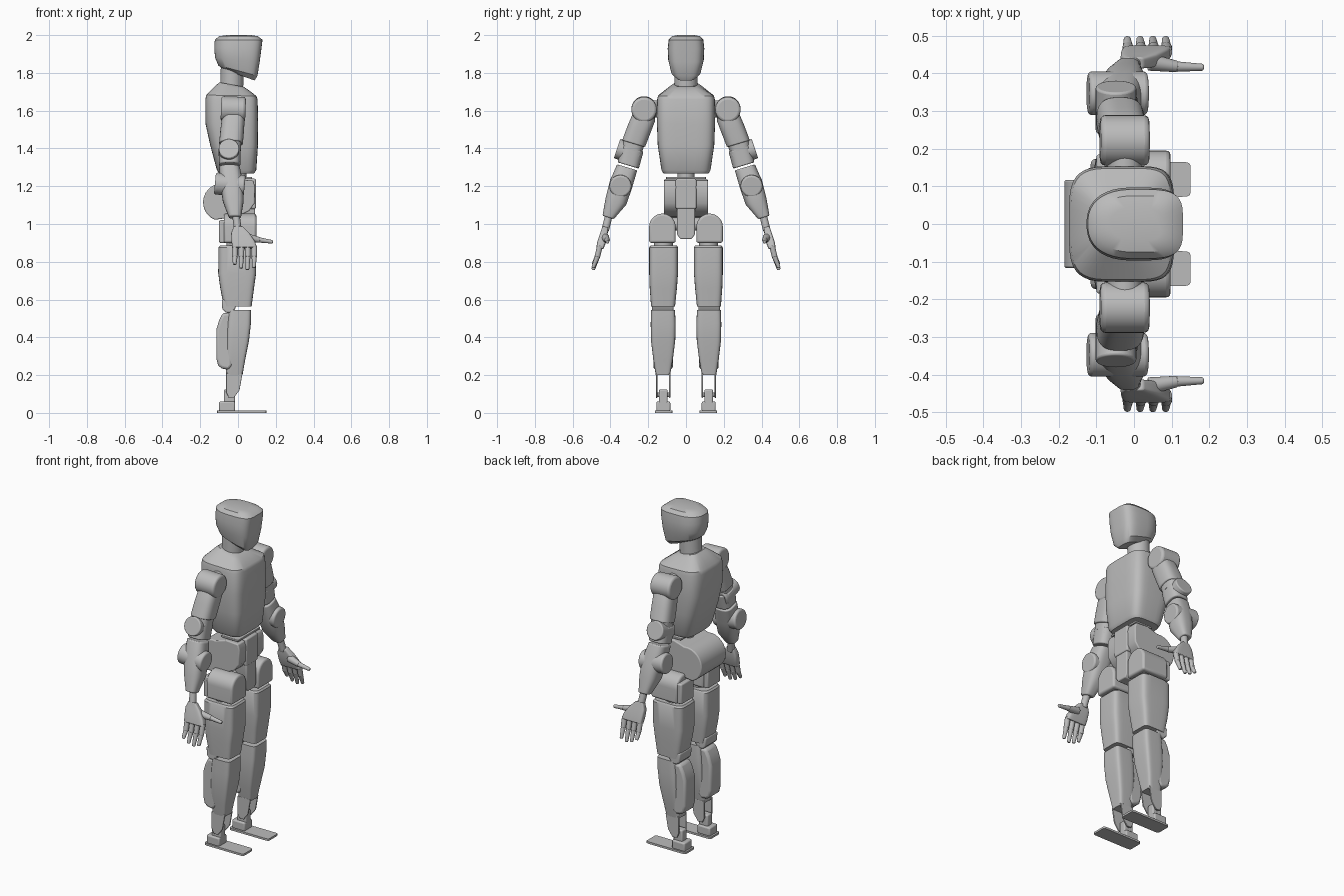
import bpy, bmesh, math
from mathutils import Vector

cube = bpy.data.objects.get("Cube")
if cube:
    bpy.data.objects.remove(cube)

grey = bpy.data.materials.new("matte_grey")
grey.use_nodes = True
grey.diffuse_color = (0.5, 0.5, 0.5, 1)
grey.node_tree.nodes["Principled BSDF"].inputs["Base Color"].default_value = (0.5, 0.5, 0.5, 1)


def finish(bm, name, pair, bevel):
    """Turn a bmesh into one object, or a left (+y) and right (-y) pair."""
    for side, s in ((("left_", 1), ("right_", -1)) if pair else (("", 1),)):
        b = bm.copy()
        for v in b.verts:
            v.co.y *= s
        bmesh.ops.recalc_face_normals(b, faces=b.faces)
        me = bpy.data.meshes.new(side + name)
        b.to_mesh(me)
        b.free()
        me.materials.append(grey)
        ob = bpy.data.objects.new(side + name, me)
        bpy.context.collection.objects.link(ob)
        if bevel:
            m = ob.modifiers.new("Bevel", 'BEVEL')
            m.width, m.segments, m.limit_method = bevel, 3, 'ANGLE'
            m.angle_limit = math.radians(40)
        bpy.ops.object.select_all(action='DESELECT')
        ob.select_set(True)
        bpy.context.view_layer.objects.active = ob
        bpy.ops.object.shade_smooth_by_angle(angle=math.radians(35))
    bm.free()


def loft(name, secs, e=(4, 4), sx=0, sy=0, pair=True, bevel=0.0, n=40):
    """Skin rounded sections (z, x0, x1, y0, y1[, sx]); e = front and back squareness."""
    bm = bmesh.new()
    rings = []
    for z, x0, x1, y0, y1, *slope in secs:
        kx = slope[0] if slope else sx
        ring = []
        for i in range(n):
            a = 2 * math.pi * (i + 0.5) / n
            c, s = math.cos(a), math.sin(a)
            p = 2 / (e[0] if c > 0 else e[1])
            dx = math.copysign(abs(c) ** p, c) * (x1 - x0) / 2
            dy = math.copysign(abs(s) ** p, s) * (y1 - y0) / 2
            ring.append(bm.verts.new(((x0 + x1) / 2 + dx, (y0 + y1) / 2 + dy, z + kx * dx + sy * dy)))
        rings.append(ring)
    for r, q in zip(rings, rings[1:]):
        for i in range(n):
            j = (i + 1) % n
            bm.faces.new((r[i], r[j], q[j], q[i]))
    bm.faces.new(rings[0])
    bm.faces.new(rings[-1])
    finish(bm, name, pair, bevel)


def prism(name, pts, a, b, axis='y', pair=True, bevel=0.0):
    """Extrude an outline, (x, z) along y or (y, z) along x, from a to b."""
    bm = bmesh.new()
    put = (lambda u, w, t: (u, t, w)) if axis == 'y' else (lambda u, w, t: (t, u, w))
    ends = [[bm.verts.new(put(u, w, t)) for u, w in pts] for t in (a, b)]
    for end in ends:
        bm.faces.new(end)
    for i in range(len(pts)):
        j = (i + 1) % len(pts)
        bm.faces.new((ends[0][i], ends[0][j], ends[1][j], ends[1][i]))
    finish(bm, name, pair, bevel)


def block(name, x0, x1, y0, y1, z0, z1, pair=True, bevel=0.008):
    prism(name, [(x0, z0), (x1, z0), (x1, z1), (x0, z1)], y0, y1, 'y', pair, bevel)


def rod(name, p, q, r1, r2=None, pair=True, bevel=0.006):
    """Round bar from p to q, tapering from r1 to r2."""
    p, q = Vector(p), Vector(q)
    bm = bmesh.new()
    bmesh.ops.create_cone(bm, cap_ends=True, segments=32, radius1=r1,
                          radius2=r1 if r2 is None else r2, depth=(q - p).length)
    rot = (q - p).to_track_quat('Z', 'Y')
    for v in bm.verts:
        v.co = rot @ v.co + (p + q) / 2
    finish(bm, name, pair, bevel)


# Head, neck and torso
loft("head", [
    (2.0, -.06, .07, -.045, .045),
    (1.994, -.10, .105, -.075, .075),
    (1.975, -.123, .13, -.092, .092),
    (1.93, -.126, .124, -.097, .097, -.03),
    (1.87, -.122, .115, -.094, .094, -.10),
    (1.812, -.105, .103, -.078, .078, -.27),
    (1.79, -.08, .088, -.052, .052, -.36)], e=(4, 2.4), pair=False)
rod("neck", (-.035, 0, 1.68), (-.03, 0, 1.83), .061, pair=False)
loft("torso", [
    (1.738, -.098, .03, -.066, .066, -.18),
    (1.725, -.115, .05, -.085, .085, -.14),
    (1.68, -.168, .098, -.148, .148, -.02),
    (1.66, -.173, .104, -.153, .153),
    (1.53, -.172, .107, -.154, .154),
    (1.42, -.148, .106, -.15, .15),
    (1.285, -.112, .097, -.13, .13),
    (1.268, -.10, .085, -.12, .12)], e=(5, 4), pair=False)

# Waist and pelvis
rod("waist_post", (0, 0, 1.2), (0, 0, 1.28), .045, pair=False)
block("waist_plate", -.04, .075, -.105, .105, 1.238, 1.25, pair=False, bevel=.003)
barrel = [(-.085 + .1 * math.cos(a), 1.115 + .1 * math.sin(a))
          for a in (math.radians(80 + 14 * i) for i in range(13))]
prism("pelvis", barrel + [(0, 1.04), (.06, 1.07), (.088, 1.11), (.09, 1.2), (.08, 1.23), (0, 1.235)],
      -.117, .117, pair=False, bevel=.006)
block("pelvis_front_yoke", -.02, .095, -.055, .055, 1.08, 1.24, pair=False)
prism("crotch_link", [(-.047, 1.12), (-.047, .945), (-.03, .92), (.03, .92), (.047, .945), (.047, 1.12)],
      -.02, .09, 'x', pair=False, bevel=.006)

# Hips: arched housings with a rear plate
arch = [(.125 + .07 * math.cos(math.pi * i / 18), .985 + .07 * math.sin(math.pi * i / 18))
        for i in range(19)]
prism("hip_housing", arch + [(.055, .90), (.195, .90)], -.075, .097, 'x', bevel=.012)
block("hip_rear_plate", -.10, -.03, .065, .185, .90, 1.02)
rod("hip_axle", (0, .0, 1.0), (0, .12, 1.0), .035)
rod("hip_pivot", (-.01, .12, .86), (-.01, .12, .92), .05)

# Legs
loft("thigh", [
    (.886, -.095, .088, .048, .188),
    (.876, -.103, .096, .042, .195),
    (.74, -.105, .096, .042, .195),
    (.66, -.094, .085, .048, .192),
    (.563, -.075, .072, .058, .185)], e=(6, 5))
prism("knee_lobe", [(-.086, .60), (-.083, .55), (-.065, .53), (-.035, .53), (-.015, .55), (-.005, .6)],
      .065, .18, bevel=.008)
loft("shin", [
    (.545, -.05, .07, .058, .185),
    (.47, -.058, .068, .055, .187),
    (.38, -.062, .058, .057, .185),
    (.28, -.063, .038, .07, .173),
    (.20, -.063, .024, .084, .160)], e=(6, 5))
prism("calf", [(-.08, .53), (-.10, .49), (-.115, .44), (-.115, .29), (-.105, .25), (-.085, .235),
               (-.05, .228), (-.03, .25), (-.03, .53)], .07, .173, bevel=.014)
fork = [(-.063, .21), (-.063, .11), (-.05, .082), (-.022, .08), (.008, .12), (.024, .21)]
for label, y in (("inner", .082), ("outer", .152)):
    prism("ankle_fork_" + label, fork, y, y + .008, bevel=.002)

# Feet
rod("ankle_pin", (-.04, .083, .095), (-.04, .159, .095), .012, bevel=.002)
block("ankle_post", -.075, -.015, .097, .143, .03, .125)
block("heel_block", -.10, -.015, .083, .157, .008, .06)
loft("sole", [(0, -.11, .15, .072, .165), (.012, -.11, .15, .072, .165)], e=(14, 14))

# Shoulders and upper arms
rod("shoulder_mount", (-.025, .12, 1.61), (-.025, .23, 1.61), .045)
rod("shoulder_drum", (-.09, .222, 1.61), (.04, .222, 1.605), .067, bevel=.014)
tilt = dict(sy=.3, e=(2.8, 2.8))
loft("upper_arm", [
    (1.59, -.08, .035, .165, .268),
    (1.56, -.085, .036, .165, .285),
    (1.50, -.093, .032, .188, .310),
    (1.425, -.10, .026, .217, .338)], bevel=.006, **tilt)
loft("arm_collar", [(1.435, -.093, .018, .22, .33), (1.39, -.095, .015, .235, .34)], **tilt)
loft("lower_upper_arm", [
    (1.40, -.10, .015, .225, .343),
    (1.31, -.10, .012, .25, .362)], bevel=.006, **tilt)
rod("elbow_side_drum", (-.048, .245, 1.36), (-.048, .365, 1.40), .054)

# Forearms
rod("elbow_drum", (-.122, .347, 1.215), (.035, .347, 1.2), .058, bevel=.01)
loft("forearm", [
    (1.30, -.10, .01, .258, .365),
    (1.21, -.094, .028, .285, .403),
    (1.12, -.08, .03, .315, .426),
    (1.035, -.048, .016, .382, .442)], bevel=.006, **tilt)
rod("wrist", (-.01, .41, 1.04), (0, .428, .965), .02)

# Hands
loft("palm", [
    (.985, -.022, .025, .412, .442),
    (.95, -.036, .06, .415, .453),
    (.905, -.034, .09, .425, .468),
    (.872, -.03, .10, .438, .475)], e=(5, 5), sy=.3, bevel=.004)
for i, tip in enumerate((.785, .765, .757, .768)):
    x = -.016 + .034 * i
    mid = (x, .47, .825)
    rod(f"finger_{i + 1}_base", (x, .455, .885), mid, .0155, .0145, bevel=.004)
    rod(f"finger_{i + 1}_tip", (x, .468, .83), (x - .002, .492, tip), .014, .009, bevel=.004)
rod("thumb_base", (.04, .43, .93), (.115, .418, .915), .023, .015, bevel=.004)
rod("thumb_tip", (.11, .418, .916), (.185, .416, .905), .014, .009, bevel=.004)
